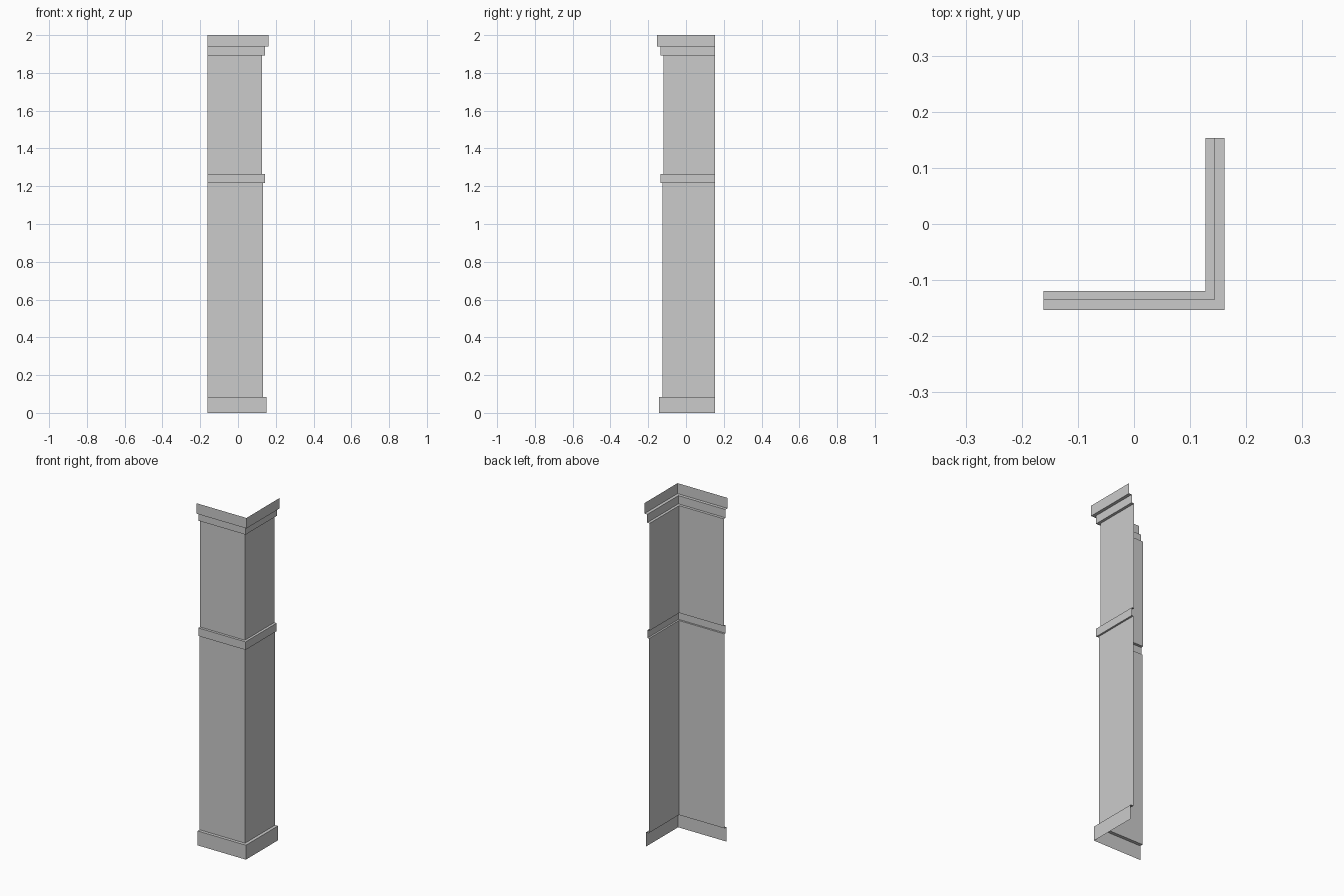
import bpy
import bmesh

cube = bpy.data.objects.get("Cube")
if cube:
    bpy.data.objects.remove(cube)

# Plain grey paint
paint = bpy.data.materials.new("plain grey")
paint.use_nodes = True
grey = (0.6, 0.6, 0.6, 1)
paint.diffuse_color = grey
paint.node_tree.nodes["Principled BSDF"].inputs["Base Color"].default_value = grey

LEFT, BACK = -0.1616, 0.153   # open ends of the two wings
SHIFT = 0.0086                # front wing sits this much closer to the centre


def corner_sheet(name, profile):
    """Sweep an (offset, height) profile round the corner as an open sheet."""
    bm = bmesh.new()
    rows = []
    for r, z in profile:
        front = SHIFT - r
        path = ((LEFT, front), (r, front), (r, BACK))
        rows.append([bm.verts.new((x, y, z)) for x, y in path])
    for low, high in zip(rows, rows[1:]):
        for i in range(2):
            bm.faces.new((low[i], low[i + 1], high[i + 1], high[i]))
    mesh = bpy.data.meshes.new(name)
    bm.to_mesh(mesh)
    bm.free()
    mesh.materials.append(paint)
    bpy.context.collection.objects.link(bpy.data.objects.new(name, mesh))


# Offsets of the faces and heights of the ledges
BASE, LOWER, BAND, UPPER, NECK, CAP = 0.1505, 0.132, 0.1425, 0.1277, 0.1435, 0.1616
Z_BASE, Z_BAND, Z_UPPER, Z_NECK, Z_CAP, Z_TOP = 0.084, 1.218, 1.265, 1.891, 1.939, 2

# Plinth with its upper ledge
corner_sheet("plinth", [(BASE, 0), (BASE, Z_BASE), (LOWER, Z_BASE)])
# Flat shaft panels
corner_sheet("lower_shaft", [(LOWER, Z_BASE), (LOWER, Z_BAND)])
corner_sheet("upper_shaft", [(UPPER, Z_UPPER), (UPPER, Z_NECK)])
# Middle band with ledges under and over
corner_sheet("middle_band", [(LOWER, Z_BAND), (BAND, Z_BAND),
                             (BAND, Z_UPPER), (UPPER, Z_UPPER)])
# Stepped capital, open on top
corner_sheet("neck_moulding", [(UPPER, Z_NECK), (NECK, Z_NECK), (NECK, Z_CAP)])
corner_sheet("capital", [(NECK, Z_CAP), (CAP, Z_CAP), (CAP, Z_TOP)])
